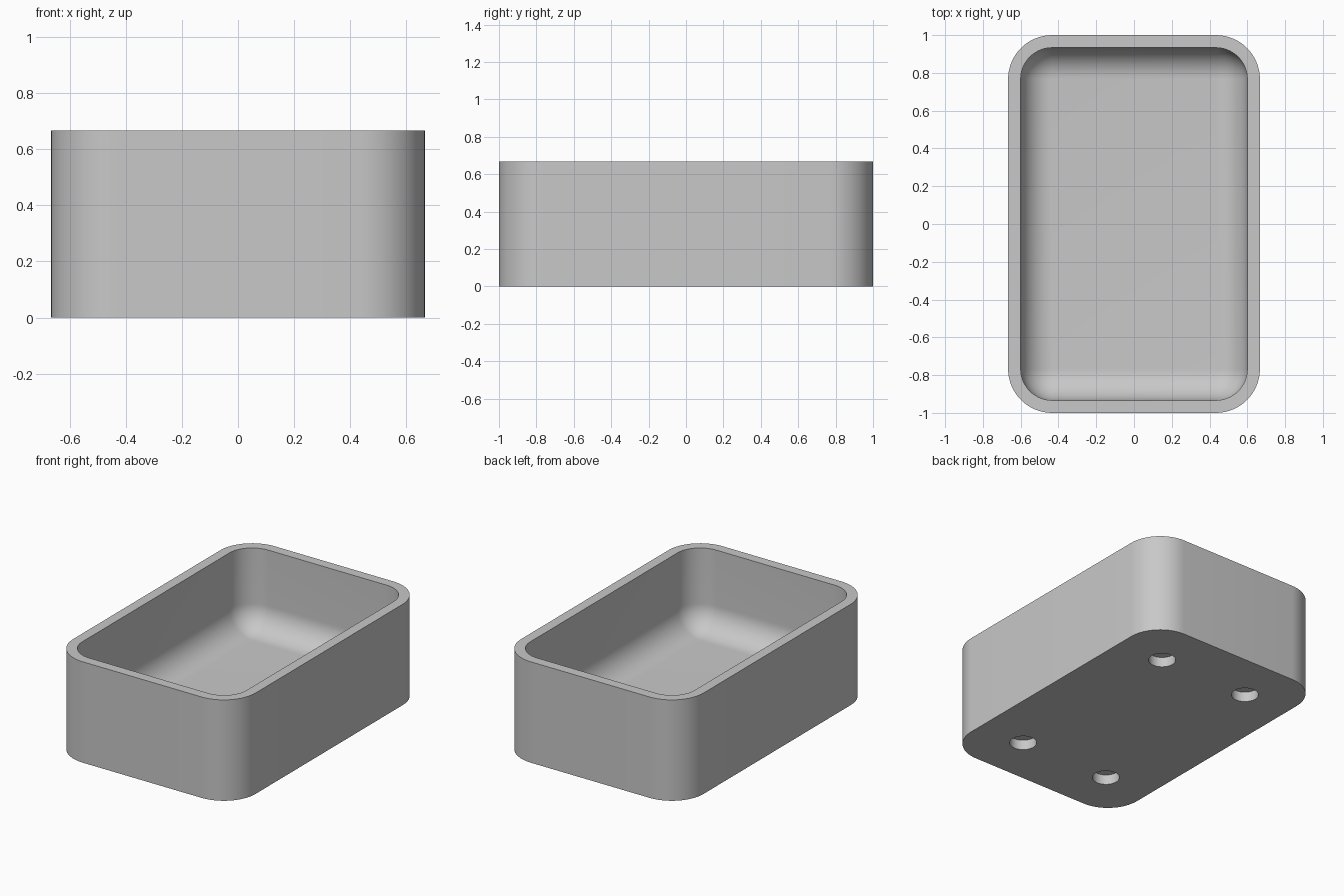
import bpy, bmesh
from math import sin, cos, pi, radians

cube = bpy.data.objects.get("Cube")
if cube:
    bpy.data.objects.remove(cube, do_unlink=True)

MM = 1 / 15                      # 30 units long overall
HALF_X, HALF_Y, HEIGHT = 10 * MM, 15 * MM, 10 * MM
CORNER, WALL, FLOOR, FILLET = 3.5 * MM, 1 * MM, 2 * MM, 2.5 * MM
SEGS = 16

grey = bpy.data.materials.new("warm_grey")
grey.use_nodes = True
colour = (0.58, 0.58, 0.58, 1)
grey.diffuse_color = colour
grey.node_tree.nodes["Principled BSDF"].inputs["Base Color"].default_value = colour


def ring(bm, inset, z):
    """Rounded rectangle loop, inset from the outer wall."""
    r = max(CORNER - inset, 0.0005)
    cx, cy = HALF_X - CORNER, HALF_Y - CORNER
    verts = []
    for q, (sx, sy) in enumerate([(1, 1), (-1, 1), (-1, -1), (1, -1)]):
        for i in range(SEGS + 1):
            a = (q + i / SEGS) * pi / 2
            verts.append(bm.verts.new((sx * cx + r * cos(a), sy * cy + r * sin(a), z)))
    return verts


def finish(bm, name):
    bmesh.ops.recalc_face_normals(bm, faces=bm.faces)
    mesh = bpy.data.meshes.new(name)
    bm.to_mesh(mesh)
    bm.free()
    mesh.materials.append(grey)
    obj = bpy.data.objects.new(name, mesh)
    bpy.context.collection.objects.link(obj)
    return obj


# Tray: outer wall, rim, inner wall, and a rounded transition to the floor
bm = bmesh.new()
profile = [(0, 0), (0, HEIGHT), (WALL, HEIGHT)]
for i in range(SEGS + 1):
    a = i / SEGS * pi / 2
    profile.append((WALL + FILLET * (1 - cos(a)), FLOOR + FILLET * (1 - sin(a))))
rings = [ring(bm, inset, z) for inset, z in profile]
for low, high in zip(rings, rings[1:]):
    for i in range(len(low)):
        j = (i + 1) % len(low)
        bm.faces.new((low[i], low[j], high[j], high[i]))
bm.faces.new(rings[0])
bm.faces.new(rings[-1])
bmesh.ops.remove_doubles(bm, verts=bm.verts, dist=0.001)
tray = finish(bm, "tray")

# Four blind round sockets in the underside
bm = bmesh.new()
for sx in (-1, 1):
    for sy in (-1, 1):
        made = bmesh.ops.create_cone(bm, cap_ends=True, segments=48, radius1=1.25 * MM,
                                     radius2=1.25 * MM, depth=2 * MM)
        bmesh.ops.translate(bm, verts=made["verts"], vec=(sx * 5 * MM, sy * 10 * MM, 0))
cutter = finish(bm, "socket_cutter")
cutter.hide_render = True
cutter.hide_viewport = True

cut = tray.modifiers.new("sockets", "BOOLEAN")
cut.operation = "DIFFERENCE"
cut.solver = "EXACT"
cut.object = cutter

# Apply the cut, then smooth the curved walls
bpy.context.view_layer.objects.active = tray
tray.select_set(True)
bpy.ops.object.modifier_apply(modifier=cut.name)
bpy.data.objects.remove(cutter, do_unlink=True)
bpy.ops.object.shade_smooth_by_angle(angle=radians(30))
